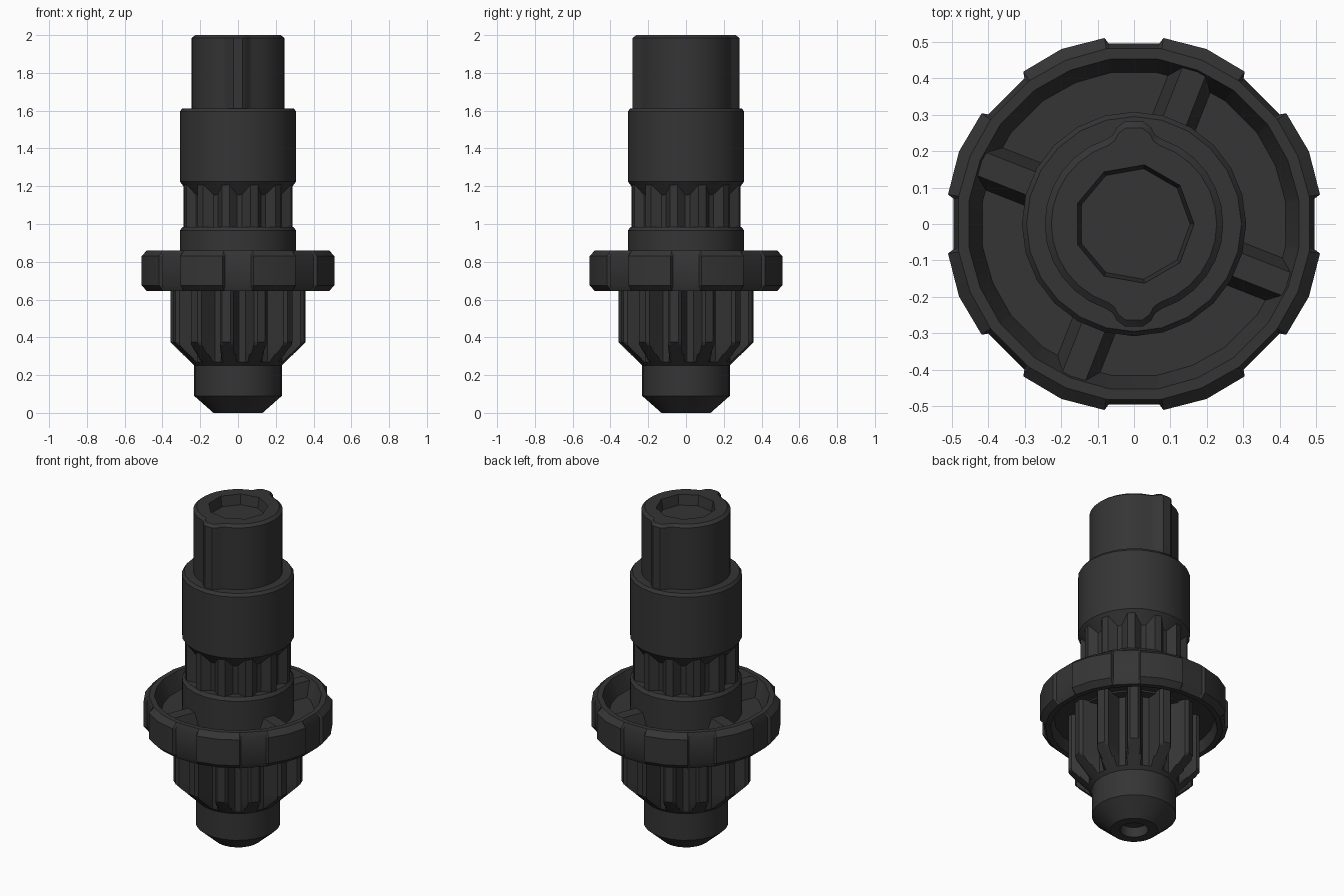
import bpy, bmesh, math
from math import sin, cos, radians

if "Cube" in bpy.data.objects:
    bpy.data.objects.remove(bpy.data.objects["Cube"])

black = bpy.data.materials.new("charcoal plastic")
black.diffuse_color = (0.035, 0.035, 0.035, 1)
black.use_nodes = True
black.node_tree.nodes["Principled BSDF"].inputs["Base Color"].default_value = black.diffuse_color


def finish(name, bm, angle=28):
    bmesh.ops.remove_doubles(bm, verts=bm.verts, dist=1e-5)
    bmesh.ops.recalc_face_normals(bm, faces=bm.faces)
    me = bpy.data.meshes.new(name)
    bm.to_mesh(me)
    bm.free()
    me.materials.append(black)
    ob = bpy.data.objects.new(name, me)
    bpy.context.collection.objects.link(ob)
    bpy.ops.object.select_all(action='DESELECT')
    ob.select_set(True)
    bpy.context.view_layer.objects.active = ob
    bpy.ops.object.shade_smooth_by_angle(angle=radians(angle))
    return ob


def loft(name, rings, closed=False, caps=False, angle=28):
    """Skin rings of 3D points that all have the same count."""
    bm = bmesh.new()
    loops = [[bm.verts.new(p) for p in ring] for ring in rings]
    n = len(loops[0])
    pairs = list(zip(loops, loops[1:]))
    if closed:
        pairs.append((loops[-1], loops[0]))
    for a, b in pairs:
        for i in range(n):
            j = (i + 1) % n
            bm.faces.new((a[i], a[j], b[j], b[i]))
    if caps:
        bm.faces.new(loops[0])
        bm.faces.new(loops[-1])
    return finish(name, bm, angle)


def polar(outline, z):
    return [(r * cos(radians(a)), r * sin(radians(a)), z) for a, r in outline]


def circle(r, z, sides, turn=0):
    return polar([(turn + 360 * i / sides, r) for i in range(sides)], z)


def lathe(name, profile, sides=24):
    return loft(name, [circle(r, z, sides) for r, z in profile])


def repeat(pattern, count, turn=0):
    step = 360 / count
    return [(turn + k * step + a, r) for k in range(count) for a, r in pattern]


# Nose with a chamfered tip and a shallow hole
lathe("nose", [(0, 0.06), (0.077, 0.06), (0.077, 0), (0.13, 0), (0.232, 0.09),
               (0.232, 0.255), (0, 0.255)])

# Pinion: twelve rounded teeth, cut to a cone at the lower end
tooth = [(-11, 0.25), (-8, 0.295), (-6, 0.345), (-3.5, 0.36),
         (3.5, 0.36), (6, 0.345), (8, 0.295), (11, 0.25)]
pinion = repeat(tooth, 12, 20)
rings = []
for limit in (0.23, 0.25, 0.295, 0.345, 0.36):
    z = 0.25 + (limit - 0.23) * 0.96
    rings.append(polar([(a, min(r, limit)) for a, r in pinion], z))
loft("pinion", rings + [polar(pinion, 0.72)], caps=True)

# Flange: notched rim with a web in the middle
notched = repeat([(8, 0.5), (9, 0.517), (22.5, 0.52), (36, 0.517), (37, 0.5)], 8)


def rim(z):
    return polar(notched, z)


def ring(r, z):
    return polar([(a, r) for a, _ in notched], z)


loft("flange", [ring(0.28, 0.765), ring(0.42, 0.765), ring(0.457, 0.86),
                ring(0.487, 0.86), rim(0.83), rim(0.675), ring(0.487, 0.645),
                ring(0.457, 0.645), ring(0.44, 0.71), ring(0.28, 0.71)], closed=True)

# Four spokes with sloping sides
for k in range(4):
    a = radians(68.5 + 90 * k)

    def place(u, v, z):
        return (u * cos(a) - v * sin(a), u * sin(a) + v * cos(a), z)

    loft(f"spoke_{k + 1}",
         [[place(u, v, z) for u, v in ((0.28, -w), (0.46, -w), (0.46, w), (0.28, w))]
          for w, z in ((0.066, 0.755), (0.034, 0.848))], caps=True)

# Collar above the flange
lathe("collar", [(0, 0.7), (0.308, 0.7), (0.308, 0.965), (0.293, 0.985), (0, 0.985)])

# Splined neck: twelve narrow ridges with wide valleys
spline = [(-4, 0.293), (4, 0.293), (12, 0.253), (18, 0.253)]
neck = repeat(spline, 12, 17)
loft("splined_neck", [polar(neck, 0.97), polar(neck, 1.26)], caps=True)

# Barrel with a conical underside
lathe("barrel", [(0, 1.15), (0.25, 1.15), (0.308, 1.225), (0.308, 1.595),
                 (0.295, 1.612), (0, 1.612)])

# Top tube: round body with two opposite keys and a nine-sided socket
half_tube = [(a, 0.245) for a in range(-72, 73, 12)]
key = [(0.058, 0.245), (0.047, 0.265), (0.024, 0.282),
       (-0.024, 0.282), (-0.047, 0.265), (-0.058, 0.245)]
half_tube += [(math.degrees(math.atan2(y, x)), math.hypot(x, y)) for x, y in key]
tube = repeat(half_tube, 2)
inner_tube = [(a, r - 0.018) for a, r in tube]
bm = bmesh.new()
levels = [(tube, 1.6), (tube, 1.985), (inner_tube, 2.0)]
loops = [[bm.verts.new(p) for p in polar(o, z)] for o, z in levels]
for lo, hi in zip(loops, loops[1:]):
    for i in range(len(lo)):
        j = (i + 1) % len(lo)
        bm.faces.new((lo[i], lo[j], hi[j], hi[i]))
socket = [[bm.verts.new(p) for p in circle(r, z, 9)] for r, z in ((0.165, 2.0), (0.154, 1.94))]
for i in range(9):
    j = (i + 1) % 9
    bm.faces.new((socket[0][j], socket[0][i], socket[1][i], socket[1][j]))
bm.faces.new(socket[1])
# Flat top between the outline and the socket
edges = []
for lp in (loops[-1], socket[0]):
    for i in range(len(lp)):
        v, w = lp[i], lp[(i + 1) % len(lp)]
        edges.append(bm.edges.get((v, w)) or bm.edges.new((v, w)))
bmesh.ops.triangle_fill(bm, edges=edges, use_beauty=True, normal=(0, 0, 1))
finish("keyed_tube", bm)
